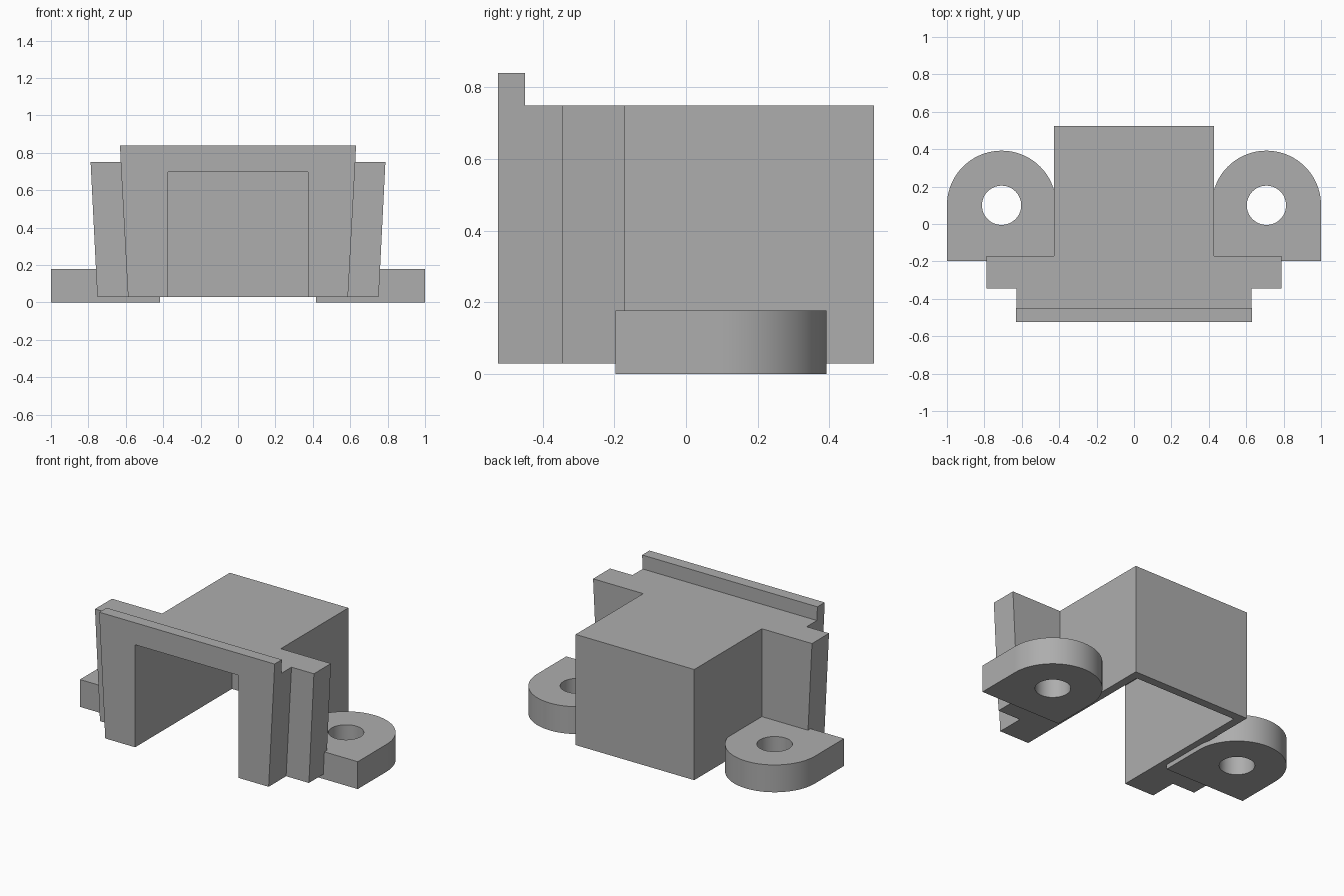
import bpy, bmesh
from math import cos, sin, pi

cube = bpy.data.objects.get("Cube")
if cube:
    bpy.data.objects.remove(cube, do_unlink=True)

grey = bpy.data.materials.new("plain grey")
grey.use_nodes = True
colour = (0.42, 0.42, 0.42, 1)
grey.diffuse_color = colour
grey.node_tree.nodes["Principled BSDF"].inputs["Base Color"].default_value = colour


def prism(name, outline, offset):
    """Extrude a closed 3D outline along an offset vector."""
    bm = bmesh.new()
    face = bm.faces.new([bm.verts.new(p) for p in outline])
    moved = bmesh.ops.extrude_face_region(bm, geom=[face])["geom"]
    bmesh.ops.translate(bm, vec=offset,
                        verts=[g for g in moved if isinstance(g, bmesh.types.BMVert)])
    bmesh.ops.recalc_face_normals(bm, faces=bm.faces)
    mesh = bpy.data.meshes.new(name)
    bm.to_mesh(mesh)
    bm.free()
    mesh.materials.append(grey)
    obj = bpy.data.objects.new(name, mesh)
    bpy.context.collection.objects.link(obj)
    return obj


def slab(name, low_half, top_half, y0, y1, z0, z1):
    """Block whose width changes from bottom to top."""
    outline = [(-low_half, y0, z0), (low_half, y0, z0),
               (top_half, y0, z1), (-top_half, y0, z1)]
    return prism(name, outline, (0, y1 - y0, 0))


def combine(target, tool, operation):
    """Apply a boolean and discard the tool object."""
    mod = target.modifiers.new(operation.lower(), "BOOLEAN")
    mod.operation, mod.object, mod.solver = operation, tool, "EXACT"
    bpy.context.view_layer.objects.active = target
    bpy.ops.object.modifier_apply(modifier=mod.name)
    bpy.data.objects.remove(tool, do_unlink=True)


# Hollow housing with stepped, tapered front flanges and a raised lip
BASE, TOP, FRONT = 0.03, 0.75, -0.525
housing = slab("housing", 0.427, 0.427, -0.40, 0.525, BASE, TOP)
combine(housing, slab("wings", 0.752, 0.788, -0.345, -0.17, BASE, TOP), "UNION")
combine(housing, slab("front_plate", 0.588, 0.627, FRONT, -0.30, BASE, TOP), "UNION")
combine(housing, slab("lip", 0.627, 0.631, FRONT, -0.45, TOP, 0.84), "UNION")
combine(housing, slab("cavity", 0.373, 0.373, -0.7, 0.47, -0.1, 0.697), "DIFFERENCE")

# Rounded mounting lugs, each with a screw hole
RADIUS, HOLE, STEPS = 0.292, 0.105, 48
for side, label in ((1, "left"), (-1, "right")):
    cx, cy = side * 0.708, 0.10
    outline = [(cx + RADIUS * cos(pi * i / STEPS), cy + RADIUS * sin(pi * i / STEPS), 0)
               for i in range(STEPS + 1)]
    outline += [(cx - RADIUS, -0.197, 0), (cx + RADIUS, -0.197, 0)]
    lug = prism(label + "_lug", outline, (0, 0, 0.178))
    ring = [(cx + HOLE * cos(2 * pi * i / STEPS), cy + HOLE * sin(2 * pi * i / STEPS), -0.1)
            for i in range(STEPS)]
    combine(lug, prism("screw_hole", ring, (0, 0, 0.4)), "DIFFERENCE")
    bpy.ops.object.select_all(action="DESELECT")
    lug.select_set(True)
    bpy.context.view_layer.objects.active = lug
    bpy.ops.object.shade_smooth_by_angle()
